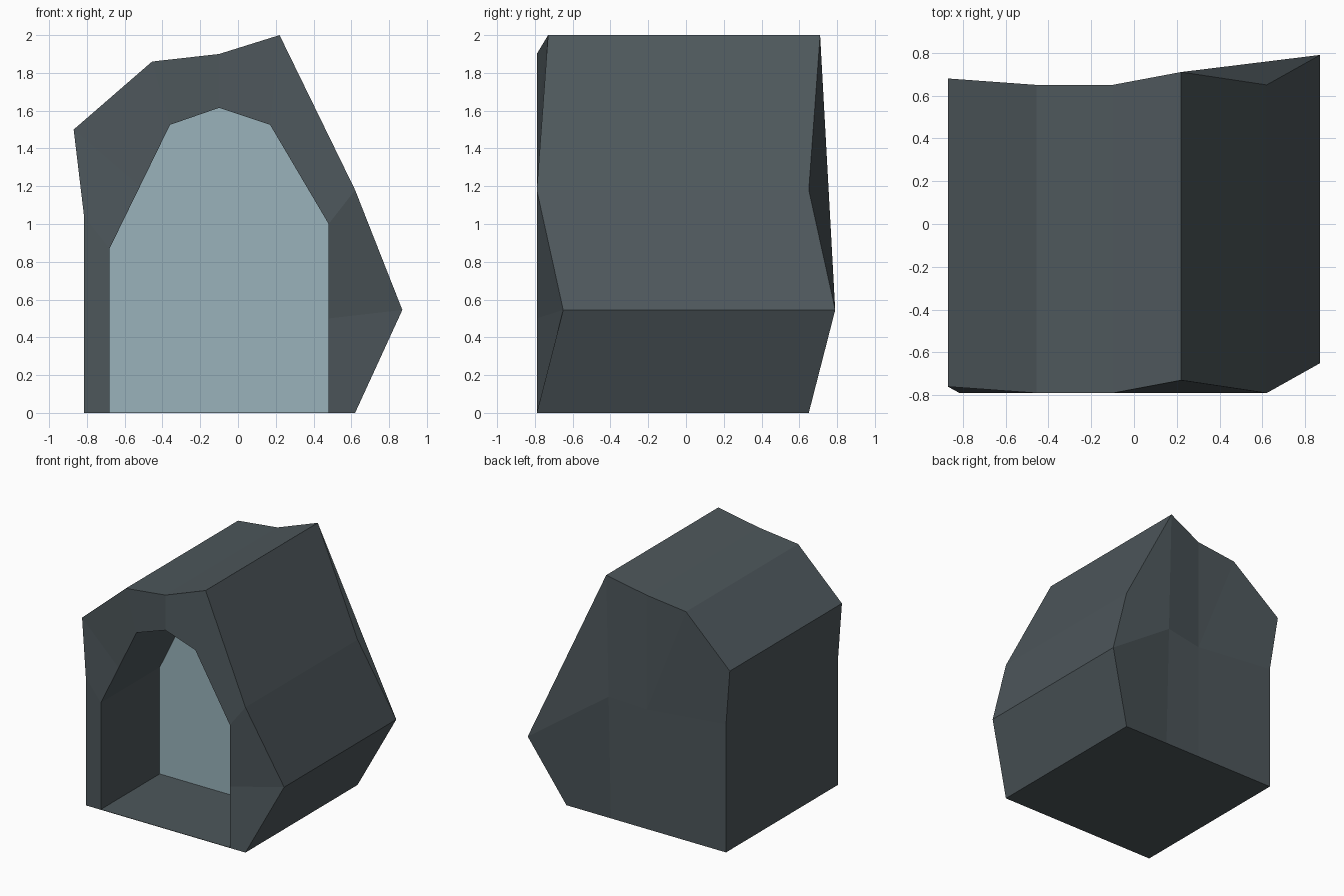
import bpy, bmesh

if "Cube" in bpy.data.objects:
    bpy.data.objects.remove(bpy.data.objects["Cube"])

DEPTH = 1.44      # front to back length of the rock
RECESS_Y = -0.03  # where the doorway ends

# Outer outline of the front: x, y, z
OUTER = [(-0.815, -0.79, 0), (-0.815, -0.79, 1.04), (-0.87, -0.76, 1.5),
         (-0.455, -0.79, 1.86), (-0.10, -0.79, 1.90), (0.22, -0.73, 2.0),
         (0.62, -0.79, 1.18), (0.87, -0.65, 0.545), (0.62, -0.79, 0)]
# Doorway arch, one point per outer point: x, z
ARCH = [(-0.68, 0.003), (-0.68, 0.87), (-0.52, 1.1975), (-0.36, 1.525),
        (-0.10, 1.615), (0.17, 1.525), (0.48, 1.0), (0.48, 0.5), (0.48, 0.003)]


def material(name, color):
    m = bpy.data.materials.new(name)
    m.diffuse_color = (*color, 1)
    m.use_nodes = True
    m.node_tree.nodes["Principled BSDF"].inputs["Base Color"].default_value = m.diffuse_color
    return m


def finish(bm, name, mat):
    mesh = bpy.data.meshes.new(name)
    bm.to_mesh(mesh)
    bm.free()
    mesh.materials.append(mat)
    obj = bpy.data.objects.new(name, mesh)
    bpy.context.collection.objects.link(obj)
    return obj


def ring(bm, points):
    return [bm.verts.new(p) for p in points]


def bridge(bm, a, b, skip_last=False):
    n = len(a)
    for i in range(n - 1 if skip_last else n):
        j = (i + 1) % n
        bm.faces.new((a[i], a[j], b[j], b[i]))


# Rock shelter with a recessed doorway
bm = bmesh.new()
front = ring(bm, OUTER)
back = ring(bm, [(x, y + DEPTH, z) for x, y, z in OUTER])
arch = ring(bm, [(x, -0.79, z) for x, z in ARCH])
deep = ring(bm, [(x, RECESS_Y, z) for x, z in ARCH])
bridge(bm, front, back, skip_last=True)
bridge(bm, front, arch)
bridge(bm, arch, deep)
bm.faces.new(deep)

# Creased back wall
p, q, b1, b2 = ring(bm, [(0.22, 0.68, 1.0), (-0.10, 0.65, 0.97),
                         (0.22, 0.65, 0), (-0.10, 0.65, 0)])
B = back
for f in ((B[5], B[6], B[7], p), (B[7], B[8], b1, p), (B[4], B[5], p, q),
          (p, b1, b2, q), (B[0], B[1], q, b2), (B[1], B[2], B[3], q),
          (B[3], B[4], q)):
    bm.faces.new(f)

# Underside
bm.faces.new((front[0], front[8], B[8], b1, b2, B[0]))
bmesh.ops.recalc_face_normals(bm, faces=bm.faces)
finish(bm, "rock_shelter", material("slate", (0.075, 0.095, 0.105)))

# Pale panel closing the doorway
bm = bmesh.new()
panel = bm.faces.new(ring(bm, [(x, RECESS_Y - 0.004, z) for x, z in ARCH]))
panel.normal_update()
if panel.normal.y > 0:
    panel.normal_flip()
finish(bm, "doorway_panel", material("pale_blue", (0.32, 0.45, 0.50)))
